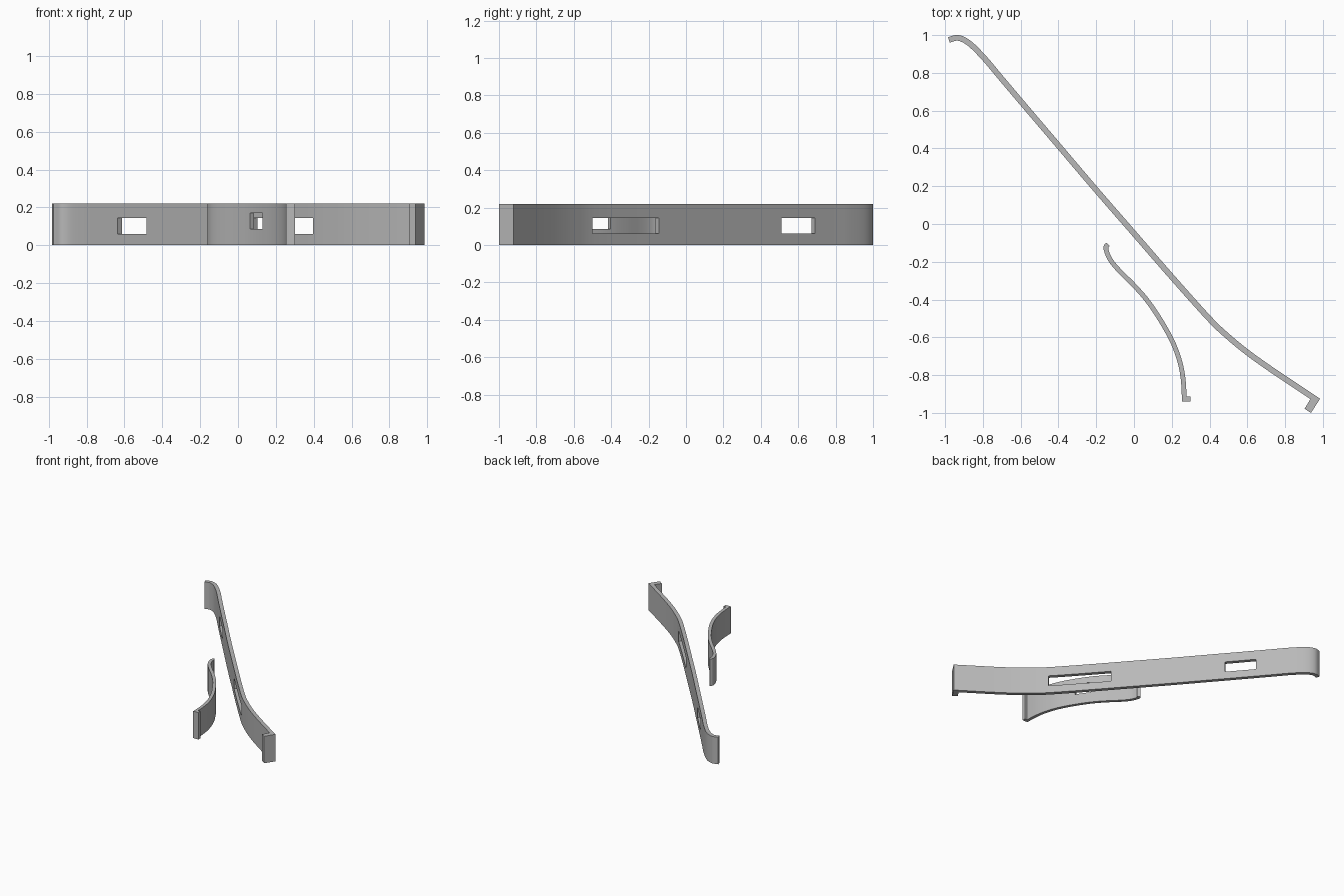
import bpy, bmesh, math
from mathutils import Vector

if "Cube" in bpy.data.objects:
    bpy.data.objects.remove(bpy.data.objects["Cube"])

HEIGHT = 0.22
steel = bpy.data.materials.new("steel_grey")
steel.diffuse_color = (0.48, 0.48, 0.48, 1)
steel.use_nodes = True
steel.node_tree.nodes["Principled BSDF"].inputs["Base Color"].default_value = steel.diffuse_color


def spline(points, steps=6):
    """Smooth curve through the points."""
    p = [Vector(q) for q in points]
    p = [2 * p[0] - p[1]] + p + [2 * p[-1] - p[-2]]
    out = []
    for a, b, c, d in zip(p, p[1:], p[2:], p[3:]):
        for i in range(steps):
            t = i / steps
            out.append(0.5 * (2 * b + (c - a) * t + (2 * a - 5 * b + 4 * c - d) * t * t
                              + (3 * b - a - 3 * c + d) * t ** 3))
    return out + [p[-2]]


def add_cut(path, y):
    """Add a point where the path passes the given y."""
    for i in range(len(path) - 1):
        a, b = path[i], path[i + 1]
        if a.y > y > b.y:
            path.insert(i + 1, a.lerp(b, (a.y - y) / (a.y - b.y)))
            return


def make_object(name, bm):
    bmesh.ops.recalc_face_normals(bm, faces=bm.faces)
    mesh = bpy.data.meshes.new(name)
    bm.to_mesh(mesh)
    bm.free()
    mesh.materials.append(steel)
    obj = bpy.data.objects.new(name, mesh)
    bpy.context.collection.objects.link(obj)
    bpy.context.view_layer.objects.active = obj
    return obj


def band(name, points, thickness, windows, z_low, z_high):
    """Upright curved strip with windows given as (y max, y min)."""
    path = spline(points)
    for window in windows:
        for y in window:
            add_cut(path, y)
    levels = (0, z_low, z_high, HEIGHT)
    bm = bmesh.new()
    cols = [[bm.verts.new((p.x, p.y, z)) for z in levels] for p in path]
    for i in range(len(path) - 1):
        mid = (path[i].y + path[i + 1].y) / 2
        is_open = any(lo < mid < hi for hi, lo in windows)
        for j in range(3):
            if not (j == 1 and is_open):
                bm.faces.new((cols[i][j], cols[i + 1][j], cols[i + 1][j + 1], cols[i][j + 1]))
    obj = make_object(name, bm)
    mod = obj.modifiers.new("thickness", 'SOLIDIFY')
    mod.thickness, mod.offset, mod.use_even_offset = thickness, 0, True
    obj.select_set(True)
    bpy.ops.object.modifier_apply(modifier=mod.name)
    bpy.ops.object.shade_smooth_by_angle(angle=math.radians(30))
    obj.select_set(False)


def block(name, outline):
    """Full-height block from a plan outline."""
    bm = bmesh.new()
    face = bm.faces.new([bm.verts.new((x, y, 0)) for x, y in outline])
    top = bmesh.ops.extrude_face_region(bm, geom=[face])["geom"]
    bmesh.ops.translate(bm, vec=(0, 0, HEIGHT),
                        verts=[v for v in top if isinstance(v, bmesh.types.BMVert)])
    make_object(name, bm)


# Long strip with two windows, and its end hook
band("long_strip",
     [(-0.98, 0.975), (-0.93, 0.985), (-0.87, 0.955), (-0.79, 0.875), (-0.71, 0.78),
      (-0.6, 0.65), (-0.4, 0.415), (-0.2, 0.18), (0, -0.05), (0.2, -0.28), (0.4, -0.503),
      (0.5, -0.598), (0.6, -0.68), (0.7, -0.752), (0.8, -0.82), (0.975, -0.936)],
     0.03, [(0.68, 0.50), (-0.155, -0.51)], 0.06, 0.145)
block("long_strip_hook", [(0.985, -0.925), (0.937, -1.0), (0.903, -0.978), (0.949, -0.902)])

# Short curved strip with one window, and its foot
band("short_strip",
     [(-0.137, -0.108), (-0.148, -0.12), (-0.145, -0.145), (-0.125, -0.19), (-0.08, -0.245),
      (0, -0.325), (0.07, -0.405), (0.135, -0.5), (0.2, -0.615), (0.24, -0.72),
      (0.26, -0.82), (0.267, -0.94)],
     0.025, [(-0.41, -0.51)], 0.085, 0.17)
block("short_strip_foot", [(0.255, -0.94), (0.3, -0.94), (0.3, -0.913), (0.255, -0.913)])
